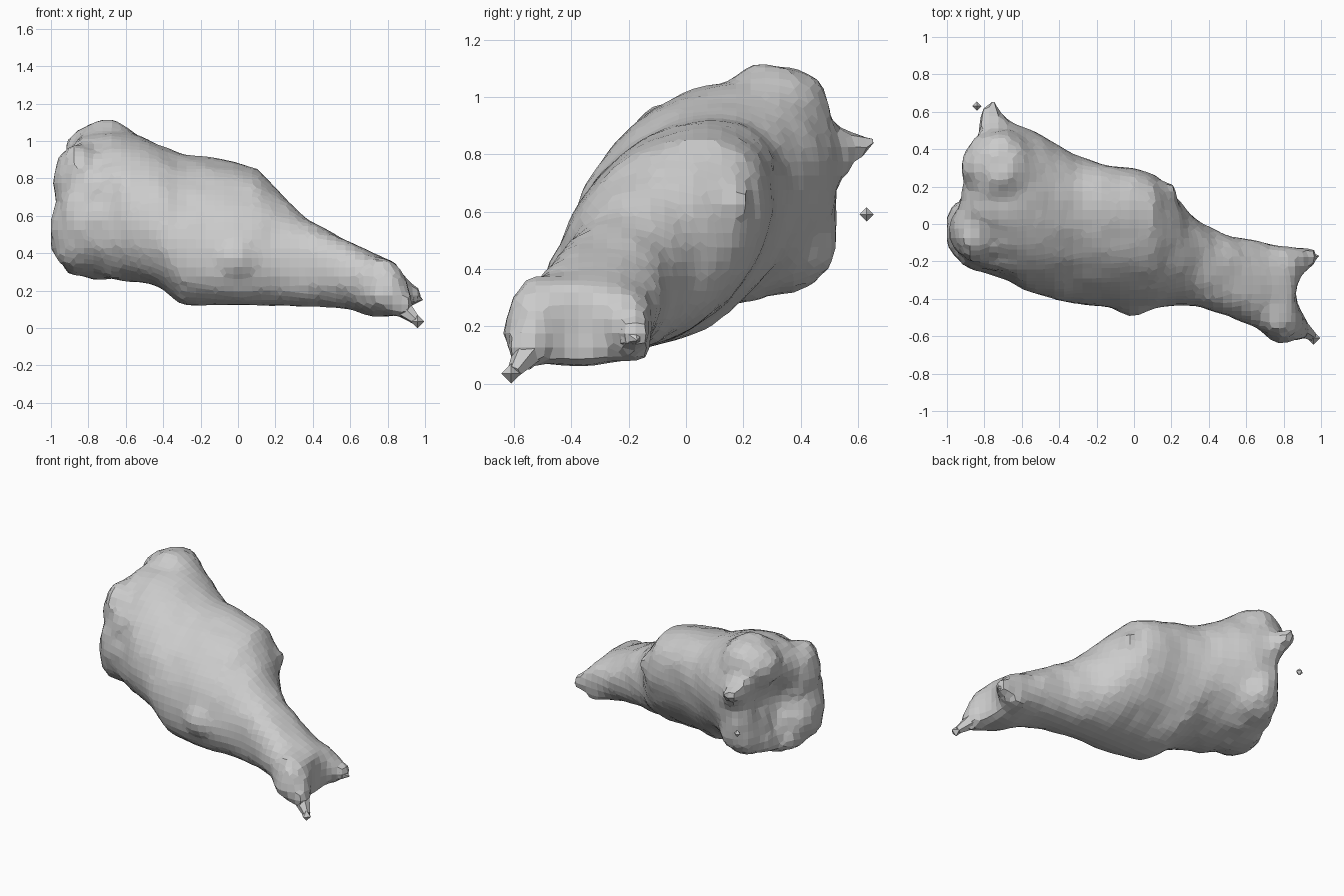
import bpy, bmesh
from math import sin, cos, pi, asin
from mathutils import Vector, Matrix, noise

N = 32

# body stations: x, ymin, ymax, zmin, zmax, lean, end slant
STATIONS = [
    (-0.86, -0.05, 0.32, 0.50, 0.82, 0.10, 0.30),   # bottom of the hollow end
    (-0.955, -0.17, 0.43, 0.37, 0.94, 0.10, 0.36),  # rim
    (-0.955, -0.21, 0.49, 0.32, 0.96, 0.12, 0.36),
    (-0.88, -0.25, 0.53, 0.28, 1.00, 0.14, 0.30),
    (-0.74, -0.28, 0.54, 0.26, 1.04, 0.17, 0.12),
    (-0.60, -0.35, 0.53, 0.25, 1.05, 0.22, 0),
    (-0.50, -0.38, 0.48, 0.24, 1.02, 0.25, 0),
    (-0.40, -0.41, 0.42, 0.21, 0.97, 0.28, 0),
    (-0.30, -0.43, 0.36, 0.12, 0.93, 0.33, 0),
    (-0.15, -0.45, 0.32, 0.12, 0.915, 0.37, 0),
    (0.00, -0.46, 0.30, 0.12, 0.885, 0.37, 0),
    (0.10, -0.45, 0.27, 0.12, 0.86, 0.35, 0),
    (0.20, -0.44, 0.18, 0.12, 0.76, 0.30, 0),
    (0.32, -0.44, 0.03, 0.115, 0.62, 0.15, 0),
    (0.45, -0.475, -0.04, 0.11, 0.54, 0.05, 0),
    (0.60, -0.53, -0.08, 0.10, 0.465, 0, 0),
    (0.70, -0.58, -0.10, 0.06, 0.41, 0, 0),
    (0.80, -0.63, -0.12, 0.06, 0.37, 0, 0),
    (0.88, -0.61, -0.13, 0.07, 0.33, 0, 0),
    (0.86, -0.48, -0.24, 0.13, 0.25, 0, 0),          # notch between the toes
]


def spow(v, e):
    return abs(v) ** e * (1 if v >= 0 else -1)


def ring(bm, x, y0, y1, z0, z1, lean, slant):
    verts, phi = [], asin(lean)
    e = 0.96 if lean > 0.2 else 0.86          # boxier where upright
    for i in range(N):
        t = 2 * pi * i / N
        y = (y0 + y1) / 2 + (y1 - y0) / 2 * spow(cos(t), e)
        z = (z0 + z1) / 2 + (z1 - z0) / 2 * spow(sin(t + phi), e)
        off = slant * (max(0, y - 0.05) + max(0, -0.1 - y) * 0.7)
        off += slant * 0.3 * max(0, z - 0.7)
        verts.append(bm.verts.new((x + off, y, z)))
    return verts


def lobe(bm, loc, size):
    m = Matrix.Translation(loc) @ Matrix.Diagonal((*size, 1))
    bmesh.ops.create_icosphere(bm, subdivisions=3, radius=1, matrix=m)


def spike(bm, base, tip, r1, r2):
    a, b = Vector(base), Vector(tip)
    d = b - a
    m = Matrix.Translation((a + b) / 2) @ d.to_track_quat('Z', 'Y').to_matrix().to_4x4()
    bmesh.ops.create_cone(bm, cap_ends=True, segments=6, radius1=r1, radius2=r2,
                          depth=d.length, matrix=m)


def make_object(name, bm):
    me = bpy.data.meshes.new(name)
    bm.to_mesh(me)
    bm.free()
    ob = bpy.data.objects.new(name, me)
    bpy.context.collection.objects.link(ob)
    bpy.ops.object.select_all(action='DESELECT')
    ob.select_set(True)
    bpy.context.view_layer.objects.active = ob
    return ob


# main body: loft through the stations
bm = bmesh.new()
rings = [ring(bm, *s) for s in STATIONS]
for a, b in zip(rings, rings[1:]):
    for i in range(N):
        j = (i + 1) % N
        bm.faces.new((a[i], a[j], b[j], b[i]))
bm.faces.new(rings[0])
bm.faces.new(rings[-1])
bmesh.ops.recalc_face_normals(bm, faces=bm.faces)

# knuckle lobes at the thick end
lobe(bm, (-0.72, 0.30, 0.93), (0.20, 0.21, 0.19))
lobe(bm, (-0.79, 0.10, 0.88), (0.15, 0.16, 0.145))
lobe(bm, (-0.84, -0.04, 0.77), (0.155, 0.18, 0.22))
lobe(bm, (-0.87, -0.04, 0.50), (0.14, 0.18, 0.20))
lobe(bm, (-0.70, 0.35, 0.49), (0.15, 0.18, 0.18))
# side bumps
spike(bm, (-0.73, 0.44, 0.81), (-0.78, 0.65, 0.83), 0.12, 0.04)
spike(bm, (0.10, 0.10, 0.60), (0.22, 0.21, 0.65), 0.12, 0.04)
lobe(bm, (0.0, -0.42, 0.37), (0.10, 0.08, 0.10))
# toes at the thin end
lobe(bm, (0.81, -0.52, 0.22), (0.10, 0.11, 0.14))
spike(bm, (0.78, -0.22, 0.23), (0.98, -0.17, 0.155), 0.13, 0.05)
spike(bm, (0.78, -0.52, 0.19), (0.93, -0.57, 0.09), 0.13, 0.06)
spike(bm, (0.75, -0.53, 0.17), (0.79, -0.65, 0.15), 0.10, 0.03)
spike(bm, (0.70, -0.45, 0.28), (0.78, -0.55, 0.36), 0.12, 0.04)
spike(bm, (0.78, -0.22, 0.18), (0.86, -0.16, 0.09), 0.12, 0.04)
body = make_object("body", bm)
mod = body.modifiers.new("merge", 'REMESH')
mod.mode = 'VOXEL'
mod.voxel_size = 0.05
sm = body.modifiers.new("soften", 'SMOOTH')
sm.factor, sm.iterations = 0.4, 1
bpy.ops.object.modifier_apply(modifier="merge")
bpy.ops.object.modifier_apply(modifier="soften")
# gentle lumps over the surface, stronger at the thick end
for v in body.data.vertices:
    amount = 0.02 if v.co.x < -0.65 else 0.008
    v.co += v.normal * amount * noise.noise(v.co * 8)
    v.co.x = max(v.co.x, -1.0)

# sharp little toe tips
bm = bmesh.new()
spike(bm, (0.93, -0.185, 0.165), (0.99, -0.17, 0.15), 0.05, 0.0)
spike(bm, (0.88, -0.55, 0.11), (0.955, -0.60, 0.04), 0.055, 0.025)
make_object("toe_tips", bm)

# faceted specks: toe end and the loose fragment
for name, loc, r in (("toe_bead", (0.96, -0.61, 0.035), 0.035),
                     ("loose_fragment", (-0.84, 0.63, 0.59), 0.025)):
    bm = bmesh.new()
    bmesh.ops.create_uvsphere(bm, u_segments=4, v_segments=2, radius=r,
                              matrix=Matrix.Translation(loc))
    make_object(name, bm)
